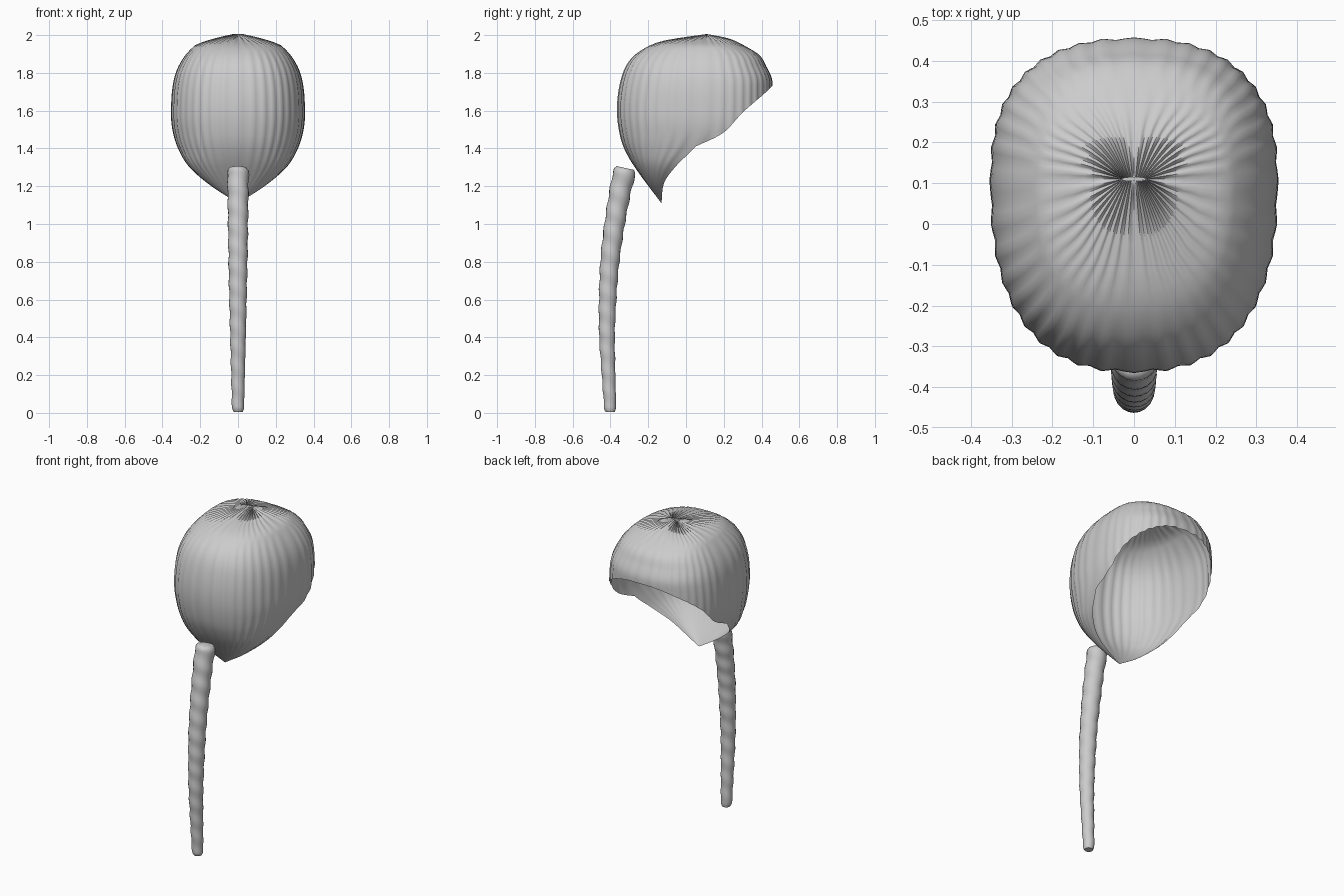
import bpy, bmesh
from math import sin, cos, pi
from mathutils import Vector

cube = bpy.data.objects.get("Cube")
if cube:
    bpy.data.objects.remove(cube)

grey = bpy.data.materials.new("light grey")
grey.use_nodes = True
grey.diffuse_color = (0.6, 0.6, 0.6, 1)
grey.node_tree.nodes["Principled BSDF"].inputs["Base Color"].default_value = (0.6, 0.6, 0.6, 1)


def smooth_curve(points):
    """Smooth interpolation through (key, value) pairs."""
    pts = sorted(points)

    def slope(i):
        a, b = pts[max(i - 1, 0)], pts[min(i + 1, len(pts) - 1)]
        return (b[1] - a[1]) / (b[0] - a[0])

    def value(k):
        k = min(max(k, pts[0][0]), pts[-1][0])
        i = next(j for j in range(len(pts) - 1) if k <= pts[j + 1][0])
        (k0, v0), (k1, v1) = pts[i], pts[i + 1]
        h = k1 - k0
        t = (k - k0) / h
        return (v0 * (1 + 2 * t) * (1 - t) ** 2 + v1 * t * t * (3 - 2 * t)
                + h * t * (1 - t) * (slope(i) * (1 - t) - slope(i + 1) * t))
    return value


def finish(bm, name, angle):
    mesh = bpy.data.meshes.new(name)
    bm.to_mesh(mesh)
    bm.free()
    obj = bpy.data.objects.new(name, mesh)
    bpy.context.collection.objects.link(obj)
    mesh.materials.append(grey)
    bpy.ops.object.select_all(action='DESELECT')
    obj.select_set(True)
    bpy.context.view_layer.objects.active = obj
    bpy.ops.object.shade_smooth_by_angle(angle=angle)


# Hood outlines by height: half width, front y, back y, and the open rim
half_width = smooth_curve([(2, .03), (1.985, .1), (1.96, .19), (1.94, .235), (1.85, .305), (1.75, .34),
                           (1.6, .352), (1.5, .345), (1.4, .315), (1.3, .255), (1.2, .14), (1.11, 0)])
front_y = smooth_curve([(2, .105), (1.985, -.01), (1.965, -.13), (1.93, -.22), (1.86, -.3), (1.75, -.345),
                        (1.6, -.362), (1.45, -.342), (1.35, -.3), (1.25, -.235), (1.11, -.13)])
back_y = smooth_curve([(2, .115), (1.985, .2), (1.965, .265), (1.9, .38), (1.83, .425), (1.77, .452), (1.7, .455)])
middle_y = smooth_curve([(2, .11), (1.5, .1), (1.41, .05), (1.31, -.05), (1.22, -.115), (1.11, -.13)])
rim_z = smooth_curve([(.05, 1.41), (.2, 1.485), (.3, 1.59), (.42, 1.695), (.455, 1.73)])

SIDE_Z, TIP_Z, COLUMNS, UPPER, LOWER = 1.41, 1.11, 160, 28, 14


def hood_point(a, z):
    """Point at angle a (0 faces front) on the rounded-box section at height z."""
    s, c = sin(a), cos(a)
    power = 2 / 2.5
    mid = middle_y(z)
    depth = mid - front_y(z) if c > 0 else back_y(z) - mid
    pleat = 1 + .008 * cos(40 * a) * min(1, (z - TIP_Z) * 4)
    x = half_width(z) * abs(s) ** power * (1 if s > 0 else -1)
    y = -depth * abs(c) ** power * (1 if c > 0 else -1)
    gather = .005 * cos(40 * a) * max(0, (z - 1.9) / .1)
    return Vector((x * pleat, mid + y * pleat, z - gather))


# Pleated hood: full rings above the sides, then the front alone down to its tip
bm = bmesh.new()
quarter = COLUMNS // 4
columns = []
for i in range(COLUMNS):
    a = 2 * pi * i / COLUMNS
    in_front = i <= quarter or i >= COLUMNS - quarter
    bottom = SIDE_Z
    if not in_front:
        for _ in range(8):
            bottom = rim_z(hood_point(a, bottom).y)
    heights = [2 - (2 - bottom) * (j / UPPER) ** 1.5 for j in range(UPPER + 1)]
    if in_front:
        heights += [SIDE_Z + (TIP_Z + .002 - SIDE_Z) * j / LOWER for j in range(1, LOWER + 1)]
    columns.append([bm.verts.new(hood_point(a, z)) for z in heights])
for i, left in enumerate(columns):
    right = columns[(i + 1) % COLUMNS]
    for j in range(min(len(left), len(right)) - 1):
        bm.faces.new((left[j], left[j + 1], right[j + 1], right[j]))
bm.faces.new([c[0] for c in columns])
bmesh.ops.remove_doubles(bm, verts=bm.verts, dist=.0003)
finish(bm, "pleated_hood", 1.2)

# Braided tail: a bent tube with spiralling bulges and rounded ends
tail_y = smooth_curve([(0, -.4), (.2, -.41), (.4, -.418), (.6, -.415), (.8, -.403), (1, -.378), (1.2, -.343), (1.3, -.318)])
tail_r = smooth_curve([(0, .031), (.2, .036), (.6, .046), (.8, .05), (1.2, .056), (1.3, .058)])
bm = bmesh.new()
SIDES, RINGS, TOP = 20, 104, 1.296
rings = []
for j in range(RINGS + 1):
    z = .006 + (TOP - .006) * j / RINGS
    tilt = (tail_y(z + .01) - tail_y(z - .01)) / .02 if .01 < z < 1.28 else (0 if z < .1 else .22)
    end = min(z, TOP + .006 - z)
    round_off = min(1, .7 + end * 14)
    ring = []
    for k in range(SIDES):
        a = 2 * pi * k / SIDES
        r = tail_r(z) * round_off * (1 + .045 * cos(2 * pi * z / .105 + a))
        ring.append(bm.verts.new((r * cos(a), tail_y(z) + r * sin(a), max(0, z - tilt * r * sin(a)))))
    rings.append(ring)
for low, high in zip(rings, rings[1:]):
    for k in range(SIDES):
        n = (k + 1) % SIDES
        bm.faces.new((low[k], low[n], high[n], high[k]))
bm.faces.new(rings[0][::-1])
bm.faces.new(rings[-1])
finish(bm, "braided_tail", .9)
